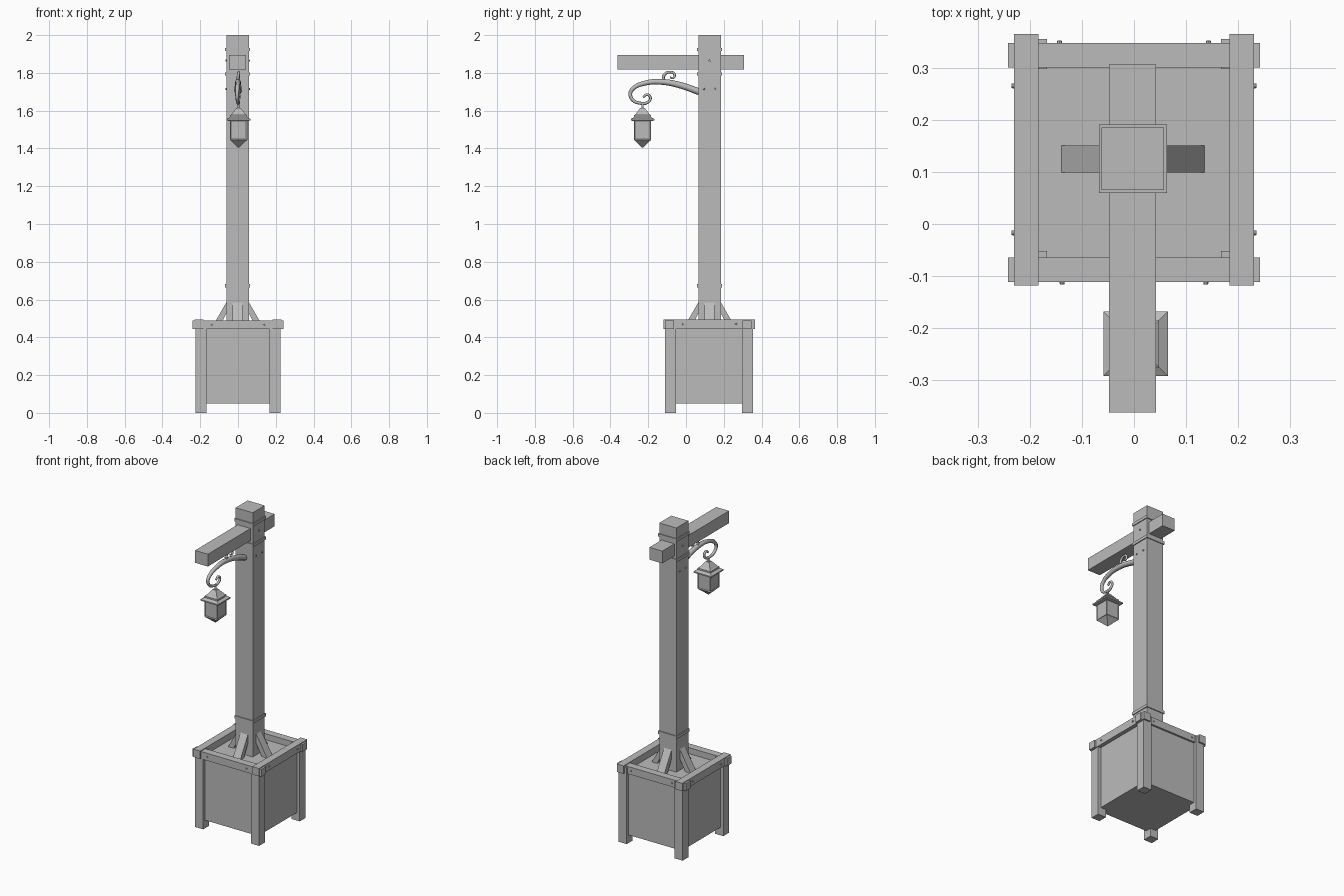
import bpy, bmesh, math
from mathutils import Vector, Matrix

if "Cube" in bpy.data.objects:
    bpy.data.objects.remove(bpy.data.objects["Cube"], do_unlink=True)

grey = bpy.data.materials.new("plain grey")
grey.use_nodes = True
grey.diffuse_color = (0.5, 0.5, 0.5, 1)
grey.node_tree.nodes["Principled BSDF"].inputs["Base Color"].default_value = (0.5, 0.5, 0.5, 1)


def finish(name, bm):
    bmesh.ops.recalc_face_normals(bm, faces=bm.faces)
    mesh = bpy.data.meshes.new(name)
    bm.to_mesh(mesh)
    bm.free()
    mesh.materials.append(grey)
    obj = bpy.data.objects.new(name, mesh)
    bpy.context.collection.objects.link(obj)
    return obj


def box(name, x, y, z):
    """Box from (low, high) ranges on each axis."""
    bm = bmesh.new()
    bmesh.ops.create_cube(bm, size=1)
    for v in bm.verts:
        v.co = [r[0] if c < 0 else r[1] for c, r in zip(v.co, (x, y, z))]
    return finish(name, bm)


def square_stack(name, cx, cy, rings):
    """Square tower lofted through (half width, height) rings."""
    bm = bmesh.new()
    loops = []
    for h, z in rings:
        loops.append([bm.verts.new((cx + sx * h, cy + sy * h, z))
                      for sx, sy in ((-1, -1), (1, -1), (1, 1), (-1, 1))])
    for a, b in zip(loops, loops[1:]):
        for i in range(4):
            j = (i + 1) % 4
            bm.faces.new((a[i], a[j], b[j], b[i]))
    bm.faces.new(loops[0])
    bm.faces.new(loops[-1])
    return finish(name, bm)


def bolt(name, location, axis, radius=0.006):
    bm = bmesh.new()
    turn = Vector(axis).to_track_quat('Z', 'Y').to_matrix().to_4x4()
    bmesh.ops.create_cone(bm, cap_ends=True, segments=8, radius1=radius, radius2=radius * 0.7,
                          depth=0.01, matrix=Matrix.Translation(location) @ turn)
    return finish(name, bm)


def scroll(name, points, bevel=1.0):
    """Round tapered iron bar through (x, y, z, radius) points."""
    curve = bpy.data.curves.new(name, 'CURVE')
    curve.dimensions = '3D'
    curve.bevel_depth = bevel
    curve.bevel_resolution = 2
    curve.resolution_u = 5
    curve.use_fill_caps = True
    spline = curve.splines.new('BEZIER')
    spline.bezier_points.add(len(points) - 1)
    for p, (x, y, z, r) in zip(spline.bezier_points, points):
        p.co = (x, y, z)
        p.radius = r
        p.handle_left_type = p.handle_right_type = 'AUTO'
    curve.materials.append(grey)
    obj = bpy.data.objects.new(name, curve)
    bpy.context.collection.objects.link(obj)
    bpy.ops.object.select_all(action='DESELECT')
    obj.select_set(True)
    bpy.context.view_layer.objects.active = obj
    bpy.ops.object.convert(target='MESH')
    bpy.ops.object.shade_smooth_by_angle(angle=math.radians(50))


# Planter box, legs and rim rails
CX, CY = -0.002, 0.125
box("planter_body", (-0.205, 0.205), (-0.09, 0.335), (0.05, 0.452))
for side, x in (("right", (-0.225, -0.167)), ("left", (0.167, 0.225))):
    for end, y in (("front", (-0.11, -0.052)), ("back", (0.297, 0.355))):
        box(f"leg_{end}_{side}", x, y, (0, 0.485))
for side, x in (("right", (-0.23, -0.183)), ("left", (0.183, 0.23))):
    box(f"rim_rail_{side}", x, (-0.118, 0.365), (0.445, 0.495))
for end, y in (("front", (-0.111, -0.064)), ("back", (0.3, 0.347))):
    box(f"rim_rail_{end}", (-0.242, 0.242), y, (0.443, 0.49))

# Rim bolts
for s in (-1, 1):
    for y in (-0.017, 0.265):
        bolt("rim_bolt_side", (s * 0.23, y, 0.47), (s, 0, 0))
    bolt("rim_bolt_front", (s * 0.138, -0.111, 0.467), (0, -1, 0))
    bolt("rim_bolt_back", (s * 0.143, 0.347, 0.467), (0, 1, 0))

# Post with its bands and crossbeam
square_stack("post", CX, CY, [(0.06, 0.44), (0.06, 2.0)])
for z in (0.665, 1.785, 1.915):
    square_stack("post_band", CX, CY, [(0.0655, z), (0.0655, z + 0.018)])
box("crossbeam", (-0.048, 0.042), (-0.362, 0.306), (1.818, 1.896))
for s in (-1, 1):
    for dy, z in ((0, 1.865), (-0.03, 1.715), (0.03, 1.715)):
        bolt("post_bolt", (CX + s * 0.06, CY + dy, z), (s, 0, 0))

# Four leaning braces around the foot of the post
profile = [(0.138, 0.45), (0.058, 0.588), (0.058, 0.53), (0.1, 0.45)]
for k in range(4):
    bm = bmesh.new()
    face = bm.faces.new([bm.verts.new((x, -0.026, z)) for x, z in profile])
    ext = bmesh.ops.extrude_face_region(bm, geom=[face])
    moved = [v for v in ext["geom"] if isinstance(v, bmesh.types.BMVert)]
    bmesh.ops.translate(bm, verts=moved, vec=(0, 0.052, 0))
    bm.transform(Matrix.Translation((CX, CY, 0)) @ Matrix.Rotation(k * math.pi / 2, 4, 'Z'))
    finish("post_brace", bm)

# Scrolled iron arm
scroll("hook_arm", [
    (0, 0.07, 1.7, 0.018), (0, -0.035, 1.736, 0.017), (0, -0.14, 1.753, 0.015),
    (0, -0.22, 1.745, 0.013), (-0.003, -0.28, 1.717, 0.011), (-0.005, -0.295, 1.688, 0.010),
    (-0.003, -0.28, 1.655, 0.009), (0, -0.245, 1.64, 0.008), (0.003, -0.205, 1.643, 0.008),
    (0.005, -0.188, 1.667, 0.007), (0.005, -0.205, 1.685, 0.007), (0.004, -0.227, 1.672, 0.006)])
scroll("hook_curl", [
    (0, -0.09, 1.748, 0.008), (0, -0.118, 1.765, 0.008), (0.002, -0.114, 1.79, 0.008),
    (0.004, -0.088, 1.804, 0.007), (0.004, -0.062, 1.794, 0.007), (0.004, -0.066, 1.774, 0.006),
    (0.004, -0.084, 1.775, 0.005)])

# Hanging lantern
LX, LY = 0.003, -0.23
scroll("lantern_hanger", [(LX, LY, 1.645, 0.006), (LX, LY, 1.6, 0.006)])
square_stack("lantern_roof", LX, LY, [
    (0.05, 1.545), (0.062, 1.548), (0.062, 1.556), (0.045, 1.566), (0.045, 1.576),
    (0.038, 1.58), (0.018, 1.606), (0.012, 1.614)])
body = square_stack("lantern_body", LX, LY, [(0.046, 1.445), (0.046, 1.55)])
bm = bmesh.new()
bm.from_mesh(body.data)
bm.normal_update()
panes = [f for f in bm.faces if abs(f.normal.z) < 0.5]
bmesh.ops.inset_individual(bm, faces=panes, thickness=0.008, depth=-0.004)
bm.to_mesh(body.data)
bm.free()
square_stack("lantern_base", LX, LY, [(0.046, 1.446), (0.04, 1.44), (0.003, 1.405)])
